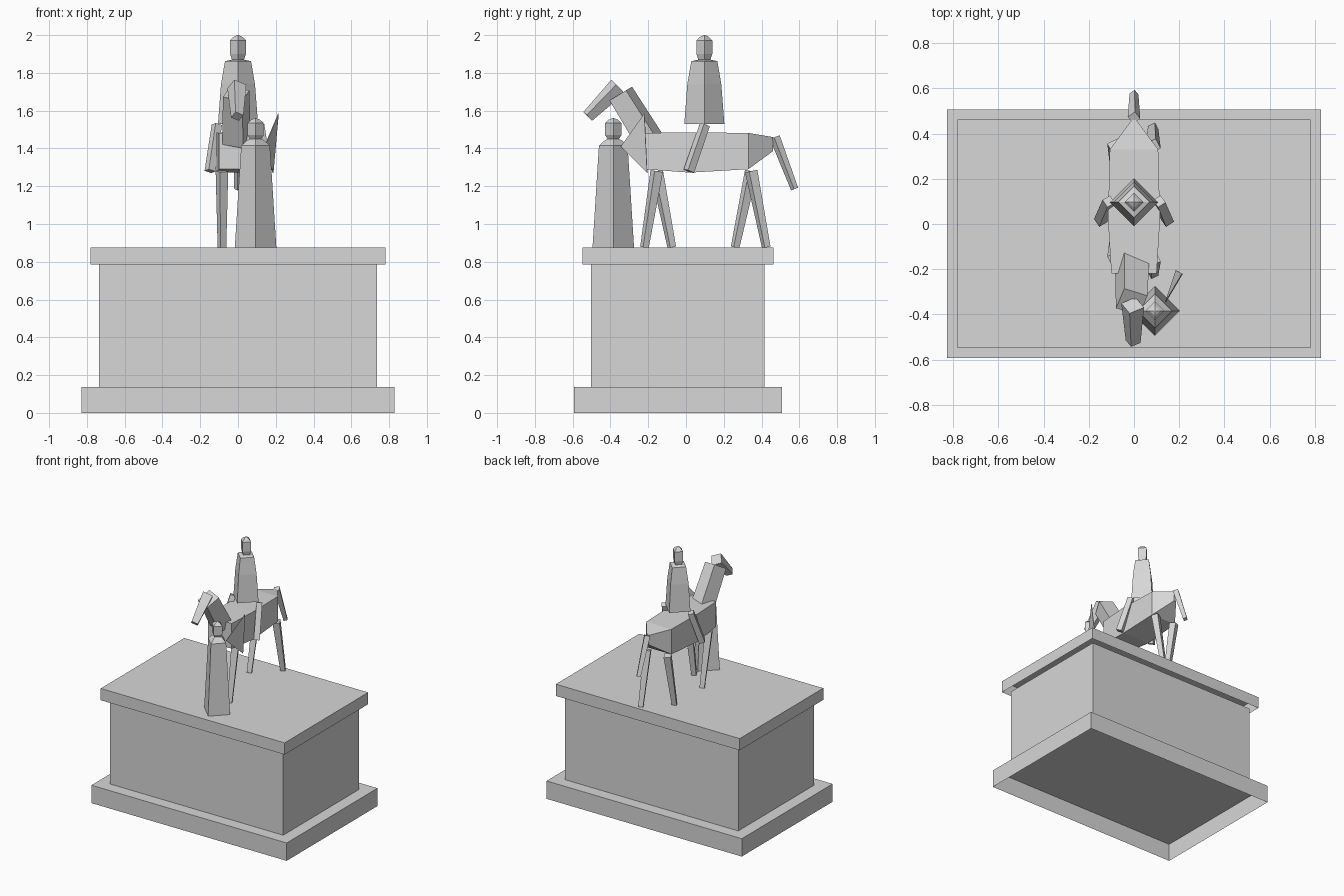
import bpy, bmesh, math
from mathutils import Vector

if "Cube" in bpy.data.objects:
    bpy.data.objects.remove(bpy.data.objects["Cube"], do_unlink=True)

stone = bpy.data.materials.new("grey_stone")
stone.use_nodes = True
GREY = (0.68, 0.68, 0.68, 1)
stone.diffuse_color = GREY
stone.node_tree.nodes["Principled BSDF"].inputs["Base Color"].default_value = GREY


def loft(name, rings, open_start=False):
    """Skin a row of equal-sized rings and close the ends."""
    bm = bmesh.new()
    loops = [[bm.verts.new(p) for p in ring] for ring in rings]
    n = len(loops[0])
    for a, b in zip(loops, loops[1:]):
        for i in range(n):
            j = (i + 1) % n
            bm.faces.new((a[i], a[j], b[j], b[i]))
    if not open_start:
        bm.faces.new(loops[0])
    bm.faces.new(loops[-1])
    bmesh.ops.recalc_face_normals(bm, faces=bm.faces)
    mesh = bpy.data.meshes.new(name)
    bm.to_mesh(mesh)
    bm.free()
    mesh.materials.append(stone)
    ob = bpy.data.objects.new(name, mesh)
    bpy.context.collection.objects.link(ob)


def slab(name, hx, hy, z0, z1):
    """Box without an underside."""
    cy = -0.043
    loft(name, [[(sx * hx, cy + sy * hy, z)
                 for sx, sy in ((-1, -1), (1, -1), (1, 1), (-1, 1))]
                for z in (z0, z1)], open_start=True)


def robe(name, x, y, profile):
    """Four-sided turned figure with corners on the axes."""
    loft(name, [[(x + r * math.cos(k * math.pi / 2),
                  y + r * math.sin(k * math.pi / 2), z) for k in range(4)]
                for r, z in profile], open_start=True)


def limb(name, start, end, r0, r1, roll):
    """Tapered square bar between two points; roll 45 squares it to x."""
    start, end = Vector(start), Vector(end)
    d = (end - start).normalized()
    u = (Vector((1, 0, 0)) - d * d.x).normalized()
    v = d.cross(u)
    angles = [math.radians(roll + 90 * k) for k in range(4)]
    loft(name, [[c + r * (u * math.cos(a) + v * math.sin(a)) for a in angles]
                for c, r in ((start, r0), (end, r1))])


# Pedestal
slab("pedestal_base", 0.828, 0.55, 0, 0.137)
slab("pedestal_block", 0.735, 0.459, 0.137, 0.785)
slab("pedestal_top", 0.78, 0.506, 0.785, 0.875)

# Horse body: stations of y, half width, top, bottom
stations = [(-0.22, 0.1, 1.482, 1.29), (0.02, 0.115, 1.485, 1.272),
            (0.33, 0.107, 1.482, 1.29), (0.46, 0.01, 1.46, 1.385)]
loft("horse_body", [[(-w, y, b), (w, y, b), (w, y, t), (-w, y, t)]
                    for y, w, t, b in stations])

# Horse neck, head and tail
limb("horse_neck", (-0.008, -0.19, 1.44), (-0.01, -0.345, 1.69), 0.083, 0.077, 25)
limb("horse_head", (-0.006, -0.36, 1.728), (-0.004, -0.52, 1.57), 0.052, 0.034, 15)
limb("horse_tail", (0, 0.47, 1.46), (0, 0.575, 1.185), 0.028, 0.02, 8)

# Horse legs
for side, s, front_foot, hind_foot in (("left", 1, -0.22, 0.425),
                                       ("right", -1, -0.075, 0.26)):
    for pos, hip, foot in (("front", -0.155, front_foot), ("hind", 0.345, hind_foot)):
        limb(f"horse_{pos}_leg_{side}", (s * 0.085, hip, 1.28),
             (s * 0.085, foot, 0.876), 0.035, 0.024, 18)

# Rider
robe("rider", 0, 0.097, [(0.106, 1.53), (0.09, 1.74), (0.069, 1.862), (0.032, 1.87),
                         (0.042, 1.9), (0.042, 1.972), (0.024, 1.99), (0.004, 2.0)])
for side, s in (("left", 1), ("right", -1)):
    limb(f"rider_leg_{side}", (s * 0.112, 0.1, 1.525), (s * 0.148, 0.015, 1.28),
         0.028, 0.03, 12)

# Standing attendant
robe("attendant", 0.093, -0.385, [(0.11, 0.875), (0.076, 1.415), (0.045, 1.443),
                                  (0.03, 1.45), (0.043, 1.47), (0.043, 1.535),
                                  (0.024, 1.552), (0.004, 1.56)])

# Thin pointed plate behind the attendant
corners = [Vector(p) for p in ((0.214, -0.22, 1.585), (0.186, -0.205, 1.27),
                               (0.14, -0.345, 1.41))]
normal = (corners[1] - corners[0]).cross(corners[2] - corners[0]).normalized()
loft("pointed_plate", [[p + normal * t for p in corners] for t in (-0.002, 0.002)])
